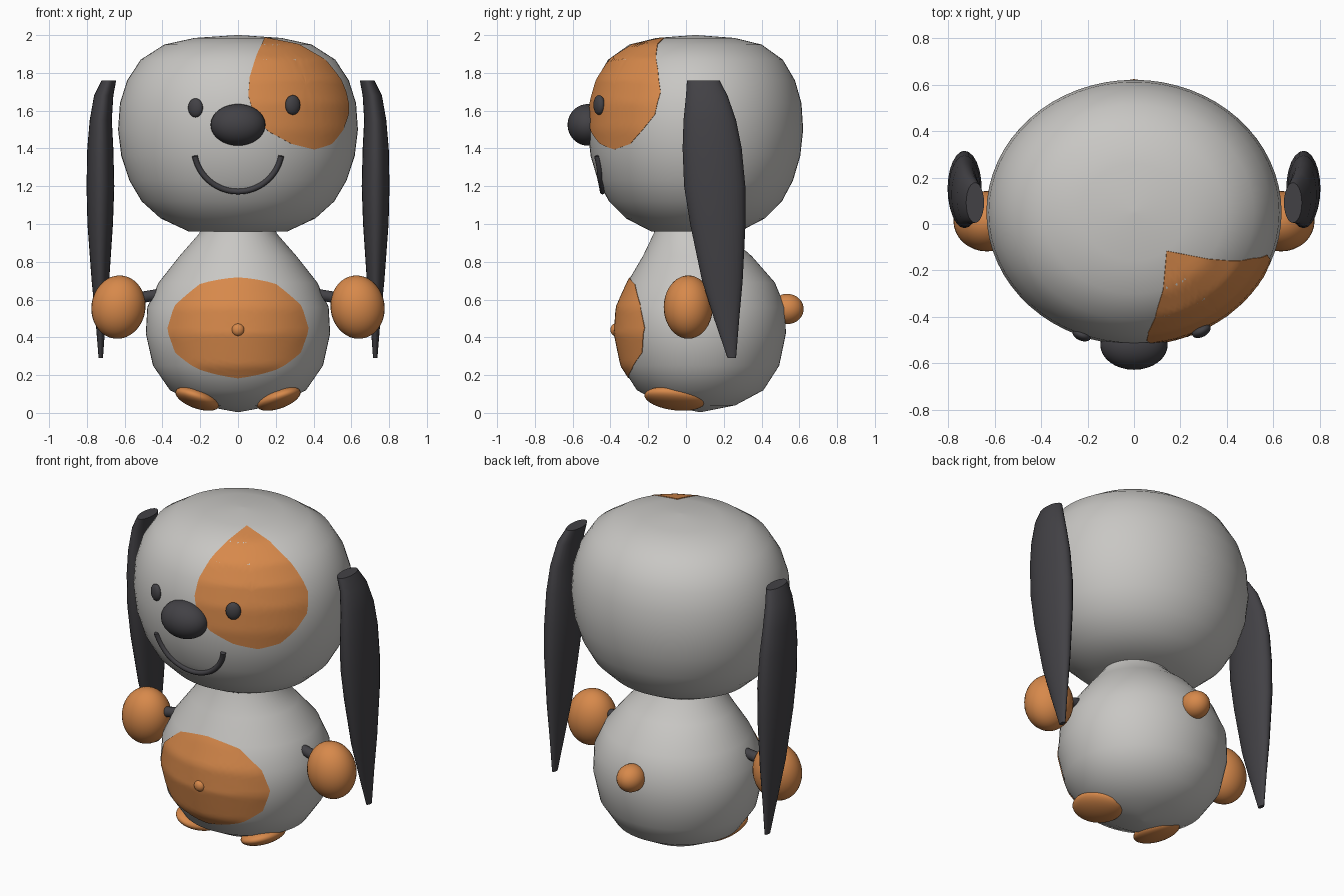
import bpy, bmesh
from math import cos, sin, pi, radians
from mathutils import Vector, Matrix, Euler
from mathutils.bvhtree import BVHTree

cube = bpy.data.objects.get("Cube")
if cube:
    bpy.data.objects.remove(cube)


def material(name, rgb):
    m = bpy.data.materials.new(name)
    m.use_nodes = True
    m.diffuse_color = (*rgb, 1)
    m.node_tree.nodes["Principled BSDF"].inputs["Base Color"].default_value = (*rgb, 1)
    return m


GREY = material("warm_grey", (0.58, 0.57, 0.55))
ORANGE = material("orange", (0.68, 0.25, 0.07))
DARK = material("charcoal", (0.055, 0.053, 0.06))


def finish(bm, name, mat):
    mesh = bpy.data.meshes.new(name)
    bm.to_mesh(mesh)
    bm.free()
    mesh.materials.append(mat)
    mesh.shade_smooth()
    mesh.set_sharp_from_angle(angle=radians(55))
    obj = bpy.data.objects.new(name, mesh)
    bpy.context.scene.collection.objects.link(obj)
    return obj


def bridge(bm, a, b):
    for i in range(len(a)):
        j = (i + 1) % len(a)
        bm.faces.new((a[i], a[j], b[j], b[i]))


def loft(name, rings, mat, segs):
    """Stack of ellipses (z, cx, cy, rx, ry), capped at both ends."""
    bm = bmesh.new()
    loops = [[bm.verts.new((cx + rx * cos(2 * pi * i / segs),
                            cy + ry * sin(2 * pi * i / segs), z))
              for i in range(segs)] for z, cx, cy, rx, ry in rings]
    for a, b in zip(loops, loops[1:]):
        bridge(bm, a, b)
    bm.faces.new(loops[0])
    bm.faces.new(loops[-1])
    bmesh.ops.recalc_face_normals(bm, faces=bm.faces)
    return finish(bm, name, mat)


def ellipsoid(name, center, radii, mat, rot=(0, 0, 0)):
    bm = bmesh.new()
    bmesh.ops.create_uvsphere(bm, u_segments=32, v_segments=20, radius=1)
    turn = Euler([radians(a) for a in rot]).to_matrix().to_4x4()
    bm.transform(Matrix.Translation(center) @ turn @ Matrix.Diagonal((*radii, 1)))
    return finish(bm, name, mat)


def surface_of(obj):
    return BVHTree.FromPolygons([v.co for v in obj.data.vertices],
                                [p.vertices for p in obj.data.polygons])


def patch(name, tree, origin, outline, mat, rows=12, sub=4):
    """Thin painted plate laid over a surface, seen from origin."""
    origin = Vector(origin)
    pts = [Vector(p) - origin for p in outline]
    edge = []
    for a, b in zip(pts, pts[1:] + pts[:1]):
        edge += [a.lerp(b, k / sub).normalized() for k in range(sub)]
    mid = sum(edge, Vector()).normalized()

    def place(d, lift):
        d = d.normalized()
        return tree.ray_cast(origin, d)[0] + d * lift

    bm = bmesh.new()
    centre = bm.verts.new(place(mid, 0.004))
    loops = [[bm.verts.new(place(mid.lerp(d, r / rows), 0.004)) for d in edge]
             for r in range(1, rows + 1)]
    loops.append([bm.verts.new(place(d, -0.003)) for d in edge])
    for i, v in enumerate(loops[0]):
        bm.faces.new((centre, v, loops[0][(i + 1) % len(edge)]))
    for a, b in zip(loops, loops[1:]):
        bridge(bm, b, a)
    bm.normal_update()
    bmesh.ops.recalc_face_normals(bm, faces=bm.faces)
    bm.normal_update()
    if centre.normal.dot(mid) < 0:
        bmesh.ops.reverse_faces(bm, faces=bm.faces)
    return finish(bm, name, mat)


def tube(name, path, radius, mat, sides=12):
    """Round rod swept along a path."""
    bm = bmesh.new()
    loops = []
    for i, p in enumerate(path):
        t = (path[min(i + 1, len(path) - 1)] - path[max(i - 1, 0)]).normalized()
        u = t.cross(Vector((0, 1, 0))).normalized()
        w = t.cross(u)
        loops.append([bm.verts.new(p + radius * (u * cos(2 * pi * k / sides)
                                                 + w * sin(2 * pi * k / sides)))
                      for k in range(sides)])
    for a, b in zip(loops, loops[1:]):
        bridge(bm, a, b)
    bm.faces.new(loops[0])
    bm.faces.new(loops[-1])
    bmesh.ops.recalc_face_normals(bm, faces=bm.faces)
    return finish(bm, name, mat)


# Head: squashed barrel
HEAD = [(0.96, 0.26), (1.03, 0.41), (1.12, 0.51), (1.23, 0.575), (1.36, 0.618),
        (1.5, 0.635), (1.64, 0.625), (1.76, 0.587), (1.87, 0.515), (1.95, 0.39),
        (1.985, 0.23), (2.0, 0.01)]
head = loft("head", [(z, 0, 0.05, r, r * 0.898) for z, r in HEAD], GREY, 64)
head_surface = surface_of(head)

# Body: pear with the neck leaning forward
BODY = [(0.005, 0.075, 0.01), (0.04, 0.075, 0.2), (0.12, 0.075, 0.36),
        (0.25, 0.075, 0.45), (0.42, 0.075, 0.488), (0.56, 0.078, 0.48),
        (0.69, 0.08, 0.42), (0.83, 0.06, 0.31), (0.95, 0.02, 0.205), (1.0, 0.02, 0.19)]
body = loft("body", [(z, 0, cy, r, r * 0.93) for z, cy, r in BODY], GREY, 64)

# Teardrop patch round the left eye
patch("eye_patch", head_surface, (0, 0.05, 1.5), [
    (.14, -.115, 1.985), (.125, -.28, 1.95), (.10, -.37, 1.9), (.062, -.47, 1.78),
    (.055, -.505, 1.68), (.085, -.51, 1.57), (.16, -.5, 1.49), (.28, -.45, 1.425),
    (.40, -.376, 1.395), (.49, -.29, 1.425), (.55, -.225, 1.5), (.587, -.165, 1.58),
    (.575, -.135, 1.7), (.508, -.15, 1.82), (.42, -.16, 1.9), (.32, -.15, 1.95)], ORANGE)

# Belly patch, traced on the front of the body
body_surface = surface_of(body)
half = [(0, 0.715), (0.2, 0.68), (0.33, 0.57), (0.37, 0.45), (0.33, 0.32), (0.2, 0.23), (0, 0.185)]
belly = half + [(-x, z) for x, z in half[-2:0:-1]]
outline = [body_surface.ray_cast(Vector((x, -2, z)), Vector((0, 1, 0)))[0] for x, z in belly]
patch("belly_patch", body_surface, (0, 0.075, 0.44), outline, ORANGE)
ellipsoid("belly_button", (0, -0.375, 0.44), (0.033, 0.025, 0.033), ORANGE)

# Face
ellipsoid("nose", (0, -0.52, 1.525), (0.145, 0.107, 0.11), DARK)
ellipsoid("right_eye", (-0.225, -0.478, 1.615), (0.041, 0.024, 0.05), DARK, (0, 0, -22))
ellipsoid("left_eye", (0.29, -0.46, 1.63), (0.043, 0.026, 0.052), DARK, (0, 0, 28))
smile = []
for k in range(33):
    a = radians(-169 + 158 * k / 32)
    start = Vector((0.233 * cos(a), -2, 1.405 + 0.233 * sin(a)))
    smile.append(head_surface.ray_cast(start, Vector((0, 1, 0)))[0] + Vector((0, -0.006, 0)))
tube("mouth", smile, 0.015, DARK)

# Tail
ellipsoid("tail", (0, 0.535, 0.55), (0.08, 0.088, 0.08), ORANGE)

# Ear sections: z, inner x, outer x, front y, back y
EAR = [(1.76, .645, .722, .005, .178), (1.68, .66, .762, 0, .22),
       (1.55, .668, .785, -.013, .265), (1.4, .66, .798, -.018, .295),
       (1.2, .655, .802, -.01, .314), (1.0, .662, .797, .022, .315),
       (.7, .682, .775, .085, .3), (.5, .7, .755, .148, .282), (.29, .715, .738, .22, .265)]

# Mirrored parts
for side, s in (("left", 1), ("right", -1)):
    loft(side + "_ear", [(z, s * (a + b) / 2, (c + d) / 2, (b - a) / 2, (d - c) / 2)
                         for z, a, b, c, d in EAR], DARK, 24)
    tube(side + "_arm", [Vector((s * 0.4, 0.03, 0.63)), Vector((s * 0.58, 0.01, 0.6))], 0.03, DARK)
    ellipsoid(side + "_hand", (s * 0.633, 0.012, 0.56), (0.143, 0.13, 0.168), ORANGE, (0, s * -8, 0))
    ellipsoid(side + "_foot", (s * 0.215, -0.06, 0.075), (0.12, 0.162, 0.05), ORANGE,
              (-9, s * -17, s * 12))
